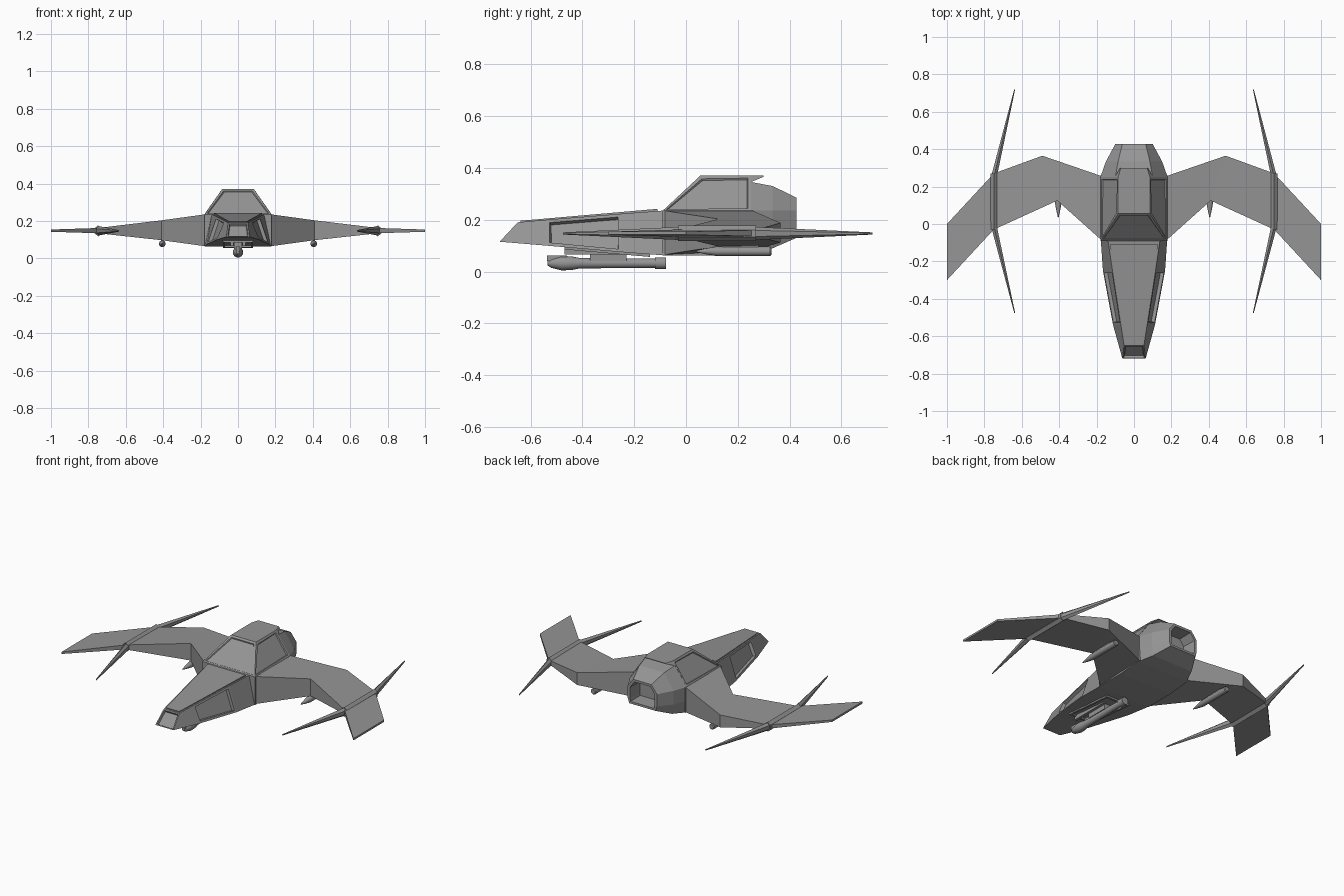
import bpy, bmesh, math
from mathutils import Vector

cube = bpy.data.objects.get("Cube")
if cube:
    bpy.data.objects.remove(cube)

grey = bpy.data.materials.new("hull_grey")
grey.use_nodes = True
COLOUR = (0.3, 0.3, 0.3, 1)
grey.diffuse_color = COLOUR
grey.node_tree.nodes["Principled BSDF"].inputs["Base Color"].default_value = COLOUR


def loft(name, rings, recess=None, mirror=False, smooth=False):
    """Skin closed rings; recess(face) gives (inset, depth) for sunken panels."""
    bm = bmesh.new()
    rows = [[bm.verts.new(p) for p in ring] for ring in rings]
    n = len(rows[0])
    for a, b in zip(rows, rows[1:]):
        for i in range(n):
            j = (i + 1) % n
            bm.faces.new((a[i], a[j], b[j], b[i]))
    bm.faces.new(rows[0][::-1])
    bm.faces.new(rows[-1])
    bmesh.ops.recalc_face_normals(bm, faces=bm.faces)
    bm.normal_update()
    if recess:
        for face in list(bm.faces):
            size = recess(face)
            if size:
                bmesh.ops.inset_region(bm, faces=[face], thickness=size[0])
                bmesh.ops.inset_region(bm, faces=[face], thickness=0.005, depth=-size[1])
    mesh = bpy.data.meshes.new(name)
    bm.to_mesh(mesh)
    bm.free()
    mesh.materials.append(grey)
    obj = bpy.data.objects.new(name, mesh)
    bpy.context.collection.objects.link(obj)
    if mirror:
        obj.modifiers.new("mirror", "MIRROR")
    if smooth:
        bpy.ops.object.select_all(action="DESELECT")
        obj.select_set(True)
        bpy.context.view_layer.objects.active = obj
        bpy.ops.object.shade_smooth_by_angle(angle=math.radians(35))
    return obj


def sym(*half):
    """Close a right-hand half section into a full ring."""
    return list(half) + [(-x, y, z) for x, y, z in reversed(half)]


def lathe(name, x, z, profile, mirror=False, sides=16):
    """Round part along y from (y, radius) pairs."""
    turns = [2 * math.pi * i / sides for i in range(sides)]
    rings = [[(x + r * math.cos(t), y, z + r * math.sin(t)) for t in turns] for y, r in profile]
    return loft(name, rings, mirror=mirror, smooth=True)


def box(name, x, y0, y1, z0, z1, w, mirror=False):
    rings = [[(x - w, y, z0), (x + w, y, z0), (x + w, y, z1), (x - w, y, z1)] for y in (y0, y1)]
    return loft(name, rings, mirror=mirror)


# Tapered nose with side and tip recesses
def nose_recess(f):
    c = f.calc_center_median()
    if c.y < -0.67 and f.normal.y < -0.5:
        return 0.01, 0.012
    if abs(f.normal.x) > 0.6 and -0.5 < c.y < -0.3:
        return 0.018, 0.018


loft("nose", [
    sym((0.053, -0.65, 0.19), (0.062, -0.72, 0.115)),
    sym((0.07, -0.54, 0.2), (0.112, -0.54, 0.1)),
    sym((0.115, -0.25, 0.223), (0.166, -0.25, 0.075)),
    sym((0.14, -0.08, 0.236), (0.178, -0.08, 0.062)),
], nose_recess)
loft("nose_top_plate", [
    sym((0.046, -0.64, 0.196), (0.046, -0.64, 0.185)),
    sym((0.128, -0.11, 0.242), (0.128, -0.11, 0.23)),
])

# Central hull
loft("hull", [
    sym((0.18, -0.09, 0.235), (0.18, -0.09, 0.062)),
    sym((0.18, 0.1, 0.235), (0.18, 0.1, 0.062)),
    sym((0.18, 0.26, 0.235), (0.18, 0.26, 0.078)),
])

# Canopy with framed windscreen and side windows
loft("canopy", [
    sym((0.085, 0.055, 0.37), (0.178, -0.09, 0.235)),
    sym((0.085, 0.25, 0.37), (0.18, 0.25, 0.235)),
], lambda f: (0.016, 0.006) if abs(f.normal.x) > 0.5 or f.normal.y < -0.5 else None)
loft("canopy_hood", [
    sym((0.085, 0.25, 0.37), (0.103, 0.25, 0.345)),
    sym((0.07, 0.3, 0.37), (0.074, 0.3, 0.366)),
])

# Engine cowl, open at the back
loft("engine_cowl", [
    sym((0.1, 0.25, 0.346), (0.18, 0.25, 0.235), (0.18, 0.25, 0.15), (0.175, 0.25, 0.076)),
    sym((0.085, 0.335, 0.33), (0.15, 0.335, 0.235), (0.15, 0.335, 0.15), (0.14, 0.335, 0.09)),
    sym((0.062, 0.427, 0.285), (0.1, 0.427, 0.235), (0.1, 0.427, 0.16), (0.09, 0.427, 0.13)),
], lambda f: (0.016, 0.09) if f.normal.y > 0.9 else None)

# Cranked wings: x, leading y, trailing y, leading z pair, trailing z pair
stations = [
    (0.17, 0.17, -0.09, 0.255, 0.236, 0.064, 0.236, 0.08),
    (0.41, 0.49, 0.125, 0.365, 0.203, 0.097, 0.188, 0.112),
    (0.75, 0.75, -0.03, 0.27, 0.162, 0.134, 0.16, 0.136),
    (1.0, 1.0, -0.3, 0.0, 0.154, 0.142, 0.154, 0.142),
]
loft("wing", [
    [(xf, yf, ft), (xf, yf, fb), (xb, yb, bb), (xb, yb, bt)]
    for xf, xb, yf, yb, ft, fb, bt, bb in stations
], mirror=True)


# Faceted wing pods and their long spikes
def pod_ring(x, y, s):
    shape = [(0, 0.03), (0.018, 0.014), (0.018, -0.014), (0, -0.03), (-0.018, -0.014), (-0.018, 0.014)]
    return [(x + s * dx, y, 0.147 + s * dz) for dx, dz in shape]


loft("wing_pod", [pod_ring(0.748, -0.03, 1), pod_ring(0.748, 0.27, 1)], mirror=True)
for name, y0, y1 in (("front_spike", -0.02, -0.475), ("rear_spike", 0.26, 0.72)):
    loft(name, [pod_ring(0.747, y0, 0.85), pod_ring(0.638, y1, 0.14)], mirror=True)

# Missiles under the wings
lathe("wing_missile", 0.405, 0.078,
      [(0.035, 0.002), (0.07, 0.01), (0.115, 0.018), (0.325, 0.018), (0.33, 0.014)], True)
box("missile_pylon", 0.405, 0.14, 0.28, 0.08, 0.125, 0.008, True)

# Chin gun on a belly tray
lathe("chin_gun", 0, 0.032,
      [(-0.535, 0.008), (-0.52, 0.018), (-0.48, 0.028), (-0.44, 0.026), (-0.41, 0.02),
       (-0.12, 0.018), (-0.12, 0.023), (-0.078, 0.023), (-0.078, 0.014)])
box("gun_sight", 0, -0.537, -0.46, 0.04, 0.062, 0.012)
box("gun_mount", 0, -0.37, -0.23, 0.04, 0.085, 0.022)
box("gun_strut", 0.032, -0.47, -0.22, 0.066, 0.095, 0.008, True)
for name, x, w, y0, y1 in (("tray_rail", 0.075, 0.006, -0.46, -0.15),
                           ("tray_front", 0, 0.08, -0.47, -0.455),
                           ("tray_back", 0, 0.08, -0.155, -0.14)):
    low = [0.052 - 0.088 * (y + 0.09) for y in (y0, y1)]
    loft(name, [[(x - w, y, z), (x + w, y, z), (x + w, y, z + 0.02), (x - w, y, z + 0.02)]
                for y, z in zip((y0, y1), low)], mirror=x > 0)
